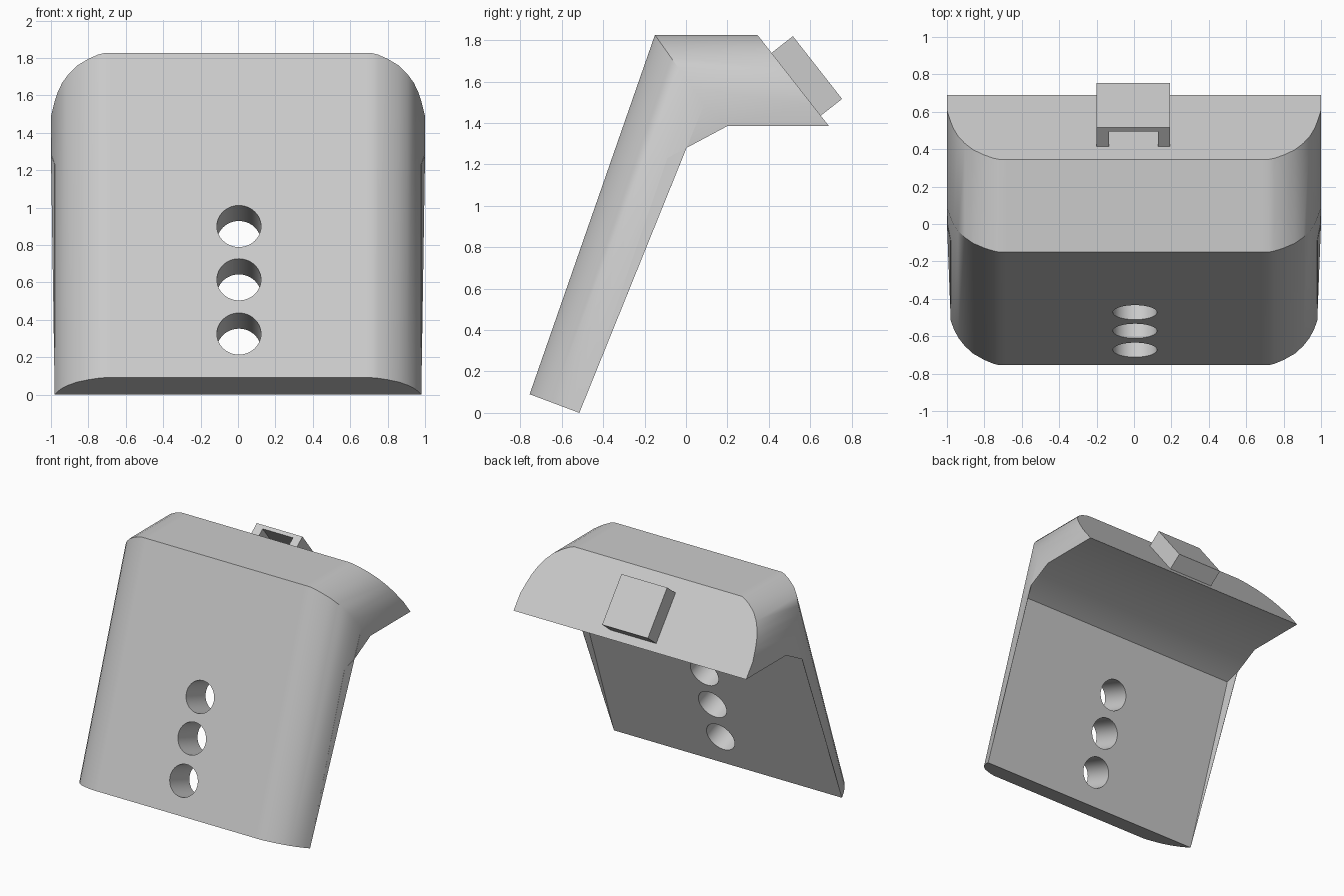
import bpy, bmesh, math
from mathutils import Vector, Matrix

old = bpy.data.objects.get("Cube")
if old:
    bpy.data.objects.remove(old, do_unlink=True)

grey = bpy.data.materials.new("plain grey")
grey.use_nodes = True
colour = (0.6, 0.6, 0.6, 1)
grey.diffuse_color = colour
grey.node_tree.nodes["Principled BSDF"].inputs["Base Color"].default_value = colour


def make_object(name, bm):
    bmesh.ops.recalc_face_normals(bm, faces=bm.faces)
    mesh = bpy.data.meshes.new(name)
    bm.to_mesh(mesh)
    bm.free()
    mesh.materials.append(grey)
    ob = bpy.data.objects.new(name, mesh)
    bpy.context.collection.objects.link(ob)
    return ob


def activate(ob):
    bpy.ops.object.select_all(action='DESELECT')
    ob.select_set(True)
    bpy.context.view_layer.objects.active = ob


def cut(ob, cutter):
    mod = ob.modifiers.new("cut", 'BOOLEAN')
    mod.operation = 'DIFFERENCE'
    mod.solver = 'EXACT'
    mod.object = cutter
    activate(ob)
    bpy.ops.object.modifier_apply(modifier=mod.name)
    bpy.data.objects.remove(cutter, do_unlink=True)


def box(name, size, frame, centre):
    bm = bmesh.new()
    bmesh.ops.create_cube(bm, size=1)
    bmesh.ops.scale(bm, vec=size, verts=bm.verts)
    bmesh.ops.translate(bm, vec=centre, verts=bm.verts)
    bmesh.ops.transform(bm, matrix=frame, verts=bm.verts)
    return make_object(name, bm)


# Side outline corners (y, z)
front_foot = Vector((-0.755, 0.09))
front_top = Vector((-0.15, 1.825))
back_top = Vector((0.345, 1.825))
back_low = Vector((0.69, 1.385))
under = Vector((0.2, 1.385))
knee = Vector((-0.09, 1.23))
back_foot = Vector((-0.515, 0))
rise = (front_top - front_foot).normalized()
inward = Vector((rise.y, -rise.x))
thick = (back_foot - front_foot).length
plate_x = 0.98


def section(x, depth):
    """Side outline at x, with front and top pulled in by depth."""
    side = math.copysign(min(abs(x), plate_x), x)
    foot = front_foot.lerp(back_foot, min(depth / thick, 1))
    bend = front_top + inward * depth
    bend -= rise * ((bend.y - front_top.y + depth) / rise.y)
    top = back_top.lerp(back_low, depth / (back_top.y - back_low.y))
    corner = knee if abs(x) <= plate_x else knee.lerp(under, 0.32)
    points = [(side, foot), (x, bend), (x, top), (x, back_low),
              (x, under), (x, corner), (side, back_foot)]
    return [(px, p.x, p.y) for px, p in points]


# Body: rounded plate bent into the head, lofted from side to side
edge = [(0.68, 0), (0.72, 0), (0.75, 0.008), (0.80, 0.03), (0.86, 0.066),
        (0.905, 0.11), (0.94, 0.158), (0.965, 0.21), (plate_x, thick), (1, 0.335)]
stations = [(-x, d) for x, d in reversed(edge)] + edge
bm = bmesh.new()
loops = [[bm.verts.new(p) for p in section(x, d)] for x, d in stations]
for a, b in zip(loops, loops[1:]):
    for i in range(len(a)):
        j = (i + 1) % len(a)
        bm.faces.new((a[i], a[j], b[j], b[i]))
bm.faces.new(loops[0])
bm.faces.new(loops[-1])
bmesh.ops.remove_doubles(bm, verts=bm.verts, dist=0.0005)
body = make_object("bent_plate", bm)

# Three holes square to the sloping plate
axis = Vector((0, inward.x, inward.y))
for z in (0.9, 0.615, 0.325):
    y = front_foot.x + (z - front_foot.y) * rise.x / rise.y
    centre = Vector((0.005, y, z)) + axis * thick / 2
    bm = bmesh.new()
    turn = Vector((0, 0, 1)).rotation_difference(axis).to_matrix().to_4x4()
    bmesh.ops.create_cone(bm, cap_ends=True, segments=48, radius1=0.118,
                          radius2=0.118, depth=0.6,
                          matrix=Matrix.Translation(centre) @ turn)
    cut(body, make_object("hole_cutter", bm))
activate(body)
bpy.ops.object.shade_smooth_by_angle(angle=math.radians(30))

# Hollow clip on the back of the head, open at its upper end
slope = (back_low - back_top).normalized()
out = Vector((0, -slope.y, slope.x))
along = Vector((0, slope.x, slope.y))
frame = Matrix((Vector((1, 0, 0)), along, out)).transposed().to_4x4()
frame.translation = Vector((-0.003, 0.413, 1.738))
length, height, width = 0.385, 0.131, 0.393
clip = box("back_clip", (width, length, height), frame, (0, length / 2, height / 2))
cut(clip, box("slot_cutter", (0.26, 0.42, 0.2), frame, (0, 0.11, 0.002)))
